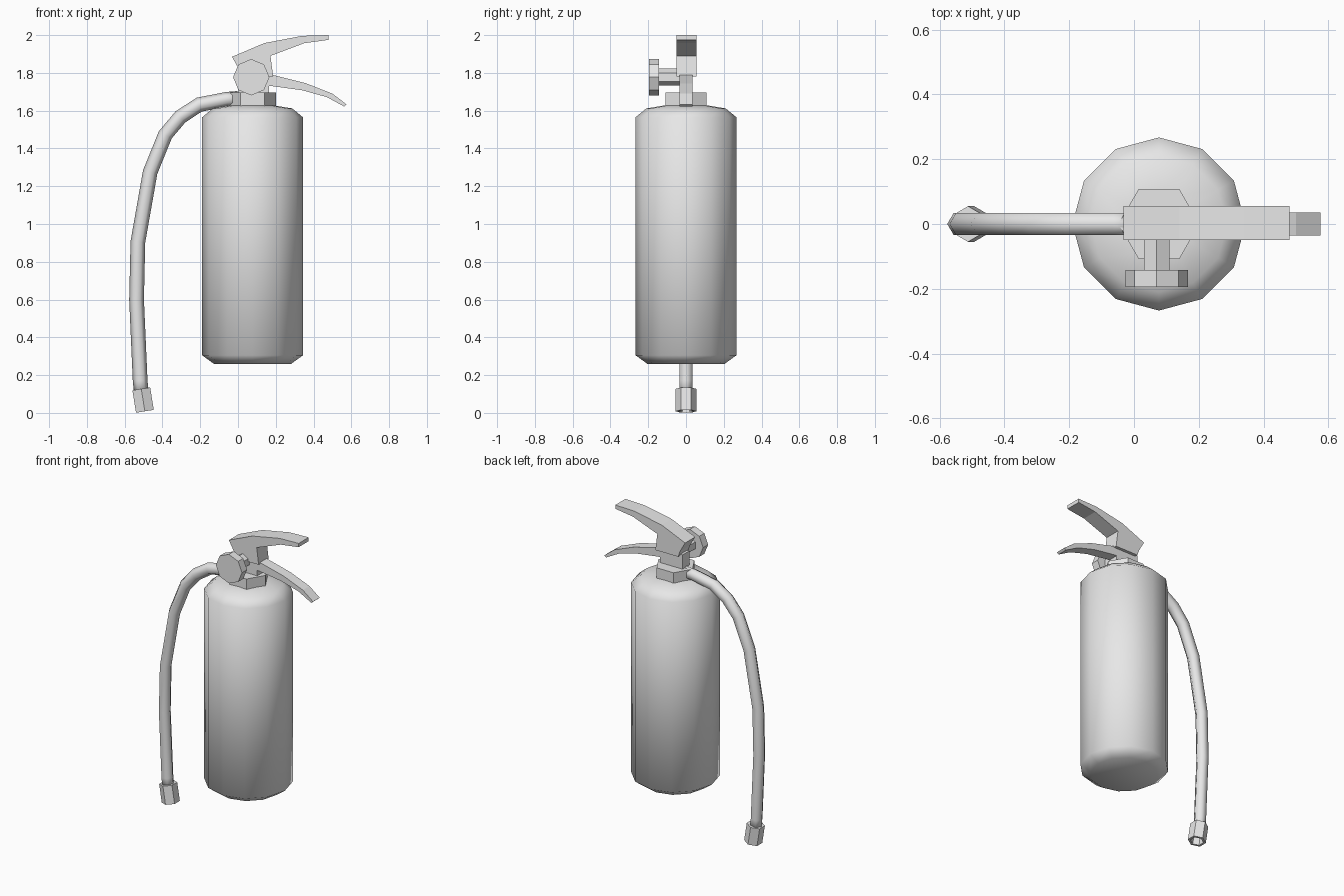
import bpy, bmesh, math
from mathutils import Vector

if "Cube" in bpy.data.objects:
    bpy.data.objects.remove(bpy.data.objects["Cube"], do_unlink=True)

grey = bpy.data.materials.new("light_grey")
grey.use_nodes = True
grey.diffuse_color = (0.8, 0.8, 0.8, 1)
grey.node_tree.nodes["Principled BSDF"].inputs["Base Color"].default_value = (0.8, 0.8, 0.8, 1)

X, Y, Z = Vector((1, 0, 0)), Vector((0, 1, 0)), Vector((0, 0, 1))


def finish(name, bm, smooth=False):
    bmesh.ops.recalc_face_normals(bm, faces=bm.faces)
    for face in bm.faces:
        face.smooth = smooth
    mesh = bpy.data.meshes.new(name)
    bm.to_mesh(mesh)
    bm.free()
    mesh.materials.append(grey)
    obj = bpy.data.objects.new(name, mesh)
    bpy.context.collection.objects.link(obj)
    return obj


def skin(name, rings, sides, smooth=False):
    """Join rings, each (centre, first direction, second direction, radius)."""
    bm = bmesh.new()
    loops = []
    for centre, u, v, r in rings:
        angles = [math.tau * i / sides for i in range(sides)]
        loops.append([bm.verts.new(centre + r * (u * math.cos(a) + v * math.sin(a)))
                      for a in angles])
    for a, b in zip(loops, loops[1:]):
        for i in range(sides):
            j = (i + 1) % sides
            bm.faces.new((a[i], a[j], b[j], b[i]))
    bm.faces.new(loops[0])
    bm.faces.new(loops[-1])
    return finish(name, bm, smooth)


def turned(name, base, u, v, profile, sides, smooth=False):
    """Solid of (distance, radius) steps along the axis u x v."""
    axis = u.cross(v)
    rings = [(Vector(base) + axis * d, u, v, r) for d, r in profile]
    return skin(name, rings, sides, smooth)


def tube(name, path, radius, sides):
    """Smooth tube along a path of (x, z) points."""
    pts = [Vector((x, 0, z)) for x, z in path]
    rings = []
    for i, p in enumerate(pts):
        t = (pts[min(i + 1, len(pts) - 1)] - pts[max(i - 1, 0)]).normalized()
        rings.append((p, Y.cross(t), Y, radius))
    return skin(name, rings, sides, True)


def plate(name, outline, y0, y1):
    """Side outline of (x, z) points extruded across y."""
    bm = bmesh.new()
    face = bm.faces.new([bm.verts.new((x, y0, z)) for x, z in outline])
    out = bmesh.ops.extrude_face_region(bm, geom=[face])
    moved = [g for g in out["geom"] if isinstance(g, bmesh.types.BMVert)]
    bmesh.ops.translate(bm, verts=moved, vec=(0, y1 - y0, 0))
    return finish(name, bm)


# Cylinder with chamfered shoulders and a shallow dome
turned("tank", (0.077, 0, 0), X, Y,
       [(0.26, 0.205), (0.305, 0.267), (1.565, 0.267), (1.612, 0.21), (1.63, 0.1)],
       12, True)

# Valve collar and stem
turned("neck_collar", (0.077, 0, 1.6), X, Y, [(0, 0.125), (0.095, 0.125)], 6)
plate("valve_stem", [(0.0, 1.68), (0.165, 1.68), (0.165, 1.79), (0.0, 1.79)],
      -0.035, 0.035)

# Handle with its head block, and squeeze lever below it
plate("carry_handle",
      [(-0.032, 1.885), (0.14, 1.958), (0.34, 1.996), (0.48, 2.0), (0.48, 1.975),
       (0.35, 1.957), (0.172, 1.89), (0.186, 1.78), (0.02, 1.78), (0.005, 1.82)],
      -0.05, 0.055)
plate("squeeze_lever",
      [(0.1, 1.8), (0.18, 1.79), (0.36, 1.745), (0.5, 1.69), (0.575, 1.633),
       (0.562, 1.622), (0.47, 1.672), (0.34, 1.708), (0.18, 1.73), (0.1, 1.73)],
      -0.035, 0.035)

# Pressure gauge on the front
turned("gauge_stub", (0.07, -0.15, 1.777), Z, X, [(0, 0.045), (0.13, 0.045)], 6)
turned("gauge_dial", (0.07, -0.195, 1.777), Z, X, [(0, 0.096), (0.053, 0.096)], 8)

# Hose curving down the right side
tube("hose",
     [(0.0, 1.665), (-0.06, 1.66), (-0.205, 1.632), (-0.305, 1.567), (-0.385, 1.472),
      (-0.465, 1.275), (-0.53, 0.905), (-0.537, 0.6), (-0.518, 0.17), (-0.511, 0.1)],
     0.039, 6)

# Hollow hexagonal nozzle, tilted with the hose end
down = Vector((0.16, 0, -1)).normalized()
turned("hose_nozzle", (-0.512, 0, 0.127), Y, down.cross(Y),
       [(0, 0.04), (0, 0.055), (0.12, 0.055), (0.12, 0.04), (0.06, 0.036)], 6)
